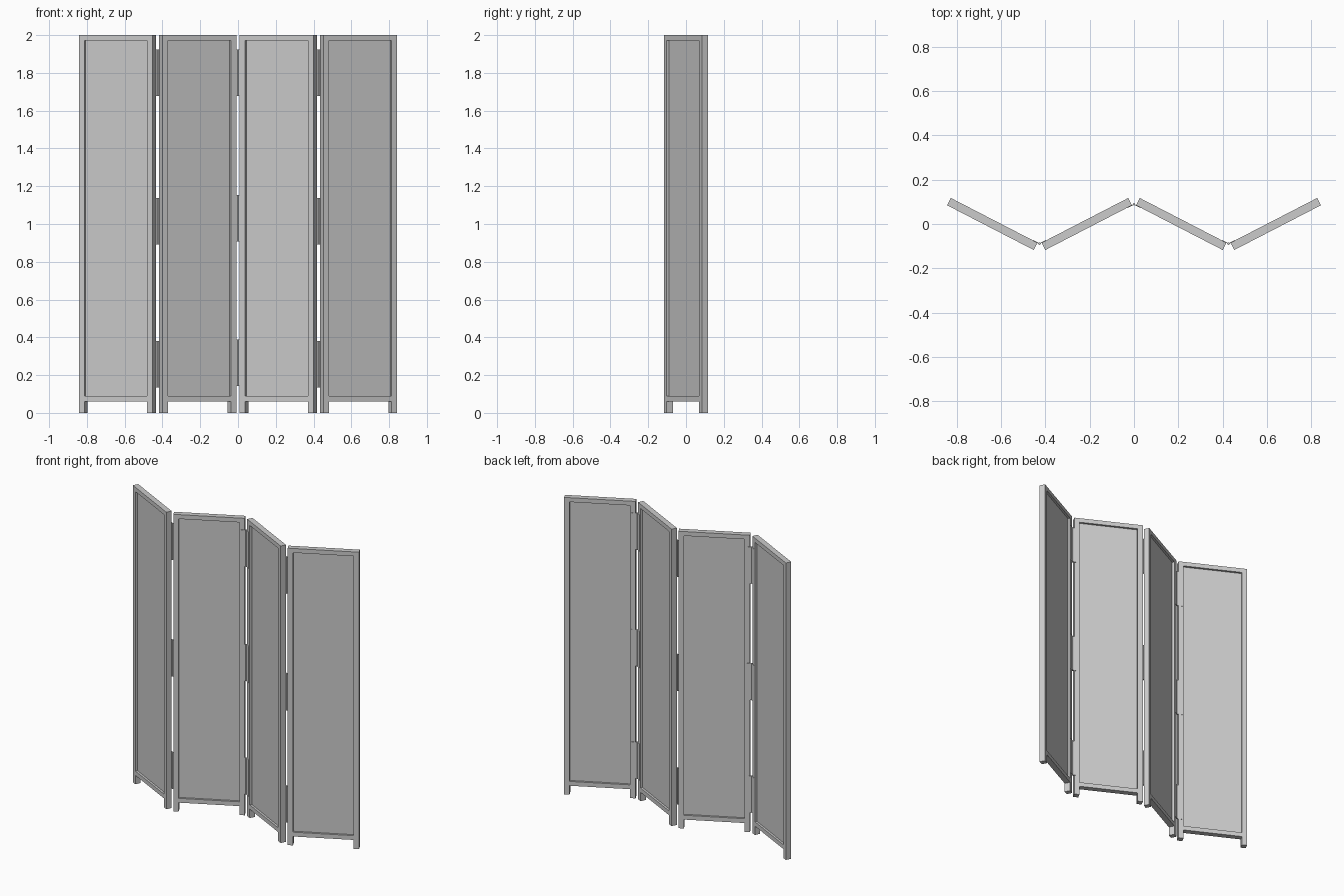
import bpy
from math import radians, sin, cos
from mathutils import Matrix, Vector

WIDTH, HEIGHT, THICK = 0.44, 2.0, 0.037
STILE, RAIL, LEG = 0.033, 0.029, 0.06
ANGLE = radians(27.3)
SPACING = 0.426
HINGE_LENGTH = 0.246

cube = bpy.data.objects.get("Cube")
if cube:
    bpy.data.objects.remove(cube, do_unlink=True)


def box(name, low, high, matrix):
    """Box between two local corners, placed by a panel matrix."""
    low, high = Vector(low), Vector(high)
    bpy.ops.mesh.primitive_cube_add(size=1)
    obj = bpy.context.object
    obj.name = name
    size = high - low
    obj.data.transform(Matrix.Translation((low + high) / 2) @ Matrix.Diagonal((*size, 1)))
    obj.matrix_world = matrix
    return obj


def leaf_panel(label, matrix):
    """Stiles running down into feet, two rails and a thin recessed infill."""
    w, t = WIDTH / 2, THICK / 2
    inner = w - STILE
    box(label + "_right_stile", (-w, -t, 0), (-inner, t, HEIGHT), matrix)
    box(label + "_left_stile", (inner, -t, 0), (w, t, HEIGHT), matrix)
    box(label + "_top_rail", (-inner, -t, HEIGHT - RAIL), (inner, t, HEIGHT), matrix)
    box(label + "_bottom_rail", (-inner, -t, LEG), (inner, t, LEG + RAIL), matrix)
    box(label + "_infill", (-inner, -0.004, LEG + RAIL), (inner, 0.004, HEIGHT - RAIL), matrix)


# Four folding panels in a zigzag
panels = []
for i, label in enumerate(("outer_right", "inner_right", "inner_left", "outer_left")):
    turn = -ANGLE if i % 2 == 0 else ANGLE
    matrix = Matrix.Translation(((i - 1.5) * SPACING, 0, 0)) @ Matrix.Rotation(turn, 4, "Z")
    leaf_panel(label + "_panel", matrix)
    panels.append(matrix)

# Three hinges on the inside corner of every fold
pin_y = SPACING / 2 * sin(ANGLE) / cos(ANGLE) - THICK / 2 / cos(ANGLE)
reach = SPACING / 2 / cos(ANGLE) - THICK / 2 * sin(ANGLE) / cos(ANGLE)
for j, fold in enumerate(("right", "middle", "left")):
    side = -1 if j == 1 else 1
    heights = (0.266, 1.03, 1.80) if j == 1 else (0.258, 1.015, 1.80)
    for z, level in zip(heights, ("lower", "centre", "upper")):
        name = f"{fold}_{level}_hinge"
        bottom, top = z - HINGE_LENGTH / 2, z + HINGE_LENGTH / 2
        bpy.ops.mesh.primitive_cylinder_add(
            vertices=12, radius=0.005, depth=HINGE_LENGTH,
            location=((j - 1) * SPACING, -side * pin_y, z))
        bpy.context.object.name = name + "_barrel"
        bpy.ops.object.shade_smooth_by_angle()
        for matrix, end in ((panels[j], 1), (panels[j + 1], -1)):
            xs = sorted((end * (WIDTH / 2 - 0.024), end * reach))
            ys = sorted((side * (THICK / 2 - 0.001), side * (THICK / 2 + 0.002)))
            box(name + "_plate", (xs[0], ys[0], bottom), (xs[1], ys[1], top), matrix)
